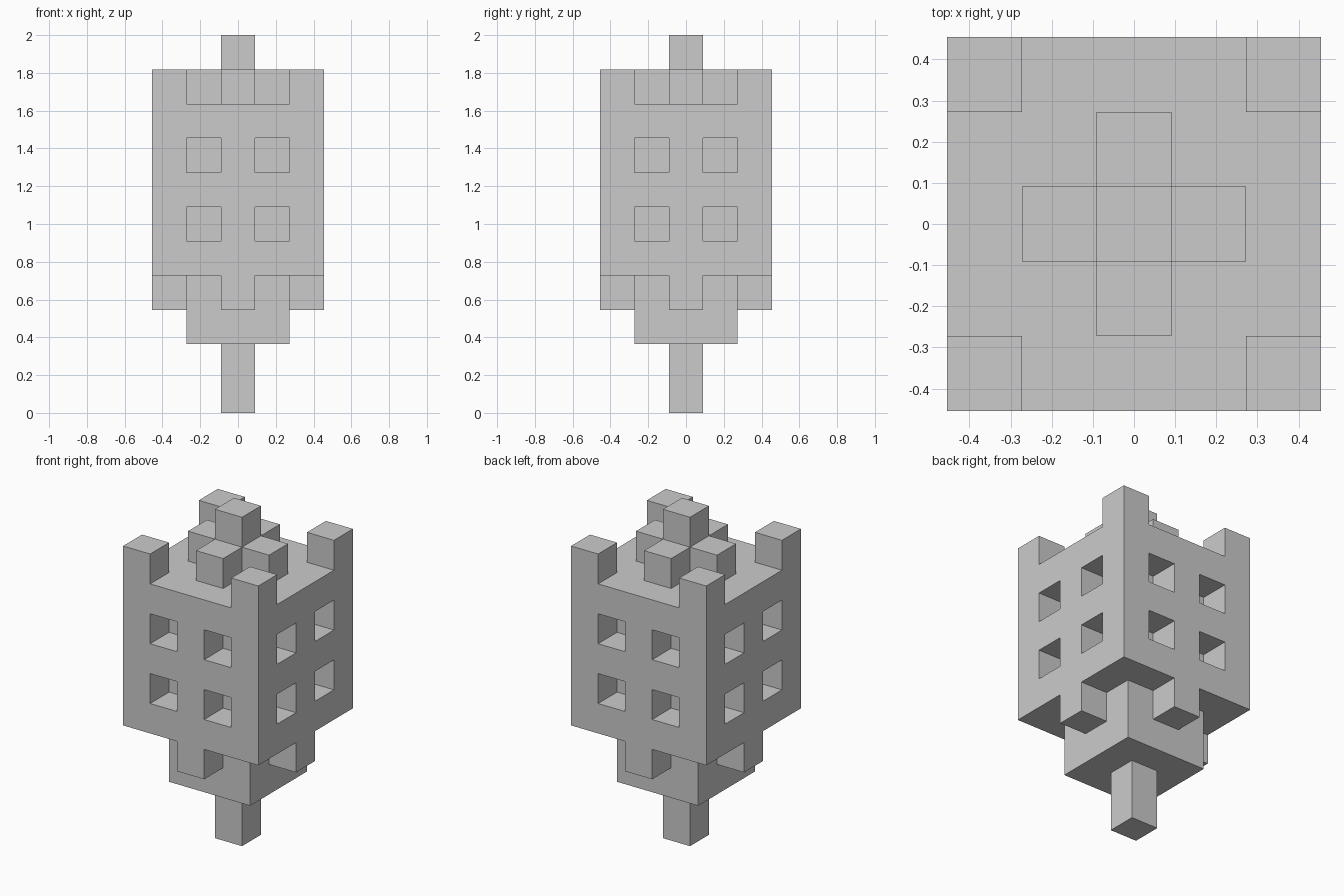
import bpy, bmesh
from mathutils import Vector
from itertools import product

if "Cube" in bpy.data.objects:
    bpy.data.objects.remove(bpy.data.objects["Cube"])

U = 2 / 11  # one block: the model is 11 blocks tall, 5 wide


def block(r, z0, z1):
    """Square slab of blocks reaching r blocks from the axis."""
    return set(product(range(-r, r + 1), range(-r, r + 1), range(z0, z1)))


def plus(r, z):
    """Plus-shaped layer with arms r blocks long."""
    return {(x, y, z) for x, y in product(range(-r, r + 1), repeat=2) if x * y == 0}


# Two rows of one-block-deep windows on all four sides
windows = set()
for a, s, z in product((-1, 1), (-2, 2), (5, 7)):
    windows |= {(a, s, z), (s, a, z)}

parts = {
    "stem": block(0, 0, 2),
    "base": block(1, 2, 4),
    "base_brackets": plus(2, 3) - block(1, 3, 4),
    "tower_body": block(2, 4, 9) - windows,
    "corner_battlements": set(product((-2, 2), (-2, 2), (9,))),
    "top_cross": plus(1, 9),
    "top_knob": block(0, 10, 11),
}
filled = set().union(*parts.values())


def build(name, cells):
    """Skin the blocks of a part, leaving out faces hidden against others."""
    bm = bmesh.new()
    for c in sorted(cells):
        centre = Vector(c) + Vector((0, 0, 0.5))
        for axis, sign in product(range(3), (-1, 1)):
            n = Vector((0, 0, 0))
            n[axis] = sign
            if tuple(int(v) for v in Vector(c) + n) in filled:
                continue
            t = Vector((0, 0, 0))
            t[(axis + 1) % 3] = 1
            b = n.cross(t)
            bm.faces.new([bm.verts.new((centre + (n + i * t + j * b) / 2) * U)
                          for i, j in ((-1, -1), (1, -1), (1, 1), (-1, 1))])
    bmesh.ops.remove_doubles(bm, verts=bm.verts, dist=1e-4)
    mesh = bpy.data.meshes.new(name)
    bm.to_mesh(mesh)
    bm.free()
    bpy.context.collection.objects.link(bpy.data.objects.new(name, mesh))


for name, cells in parts.items():
    build(name, cells)
